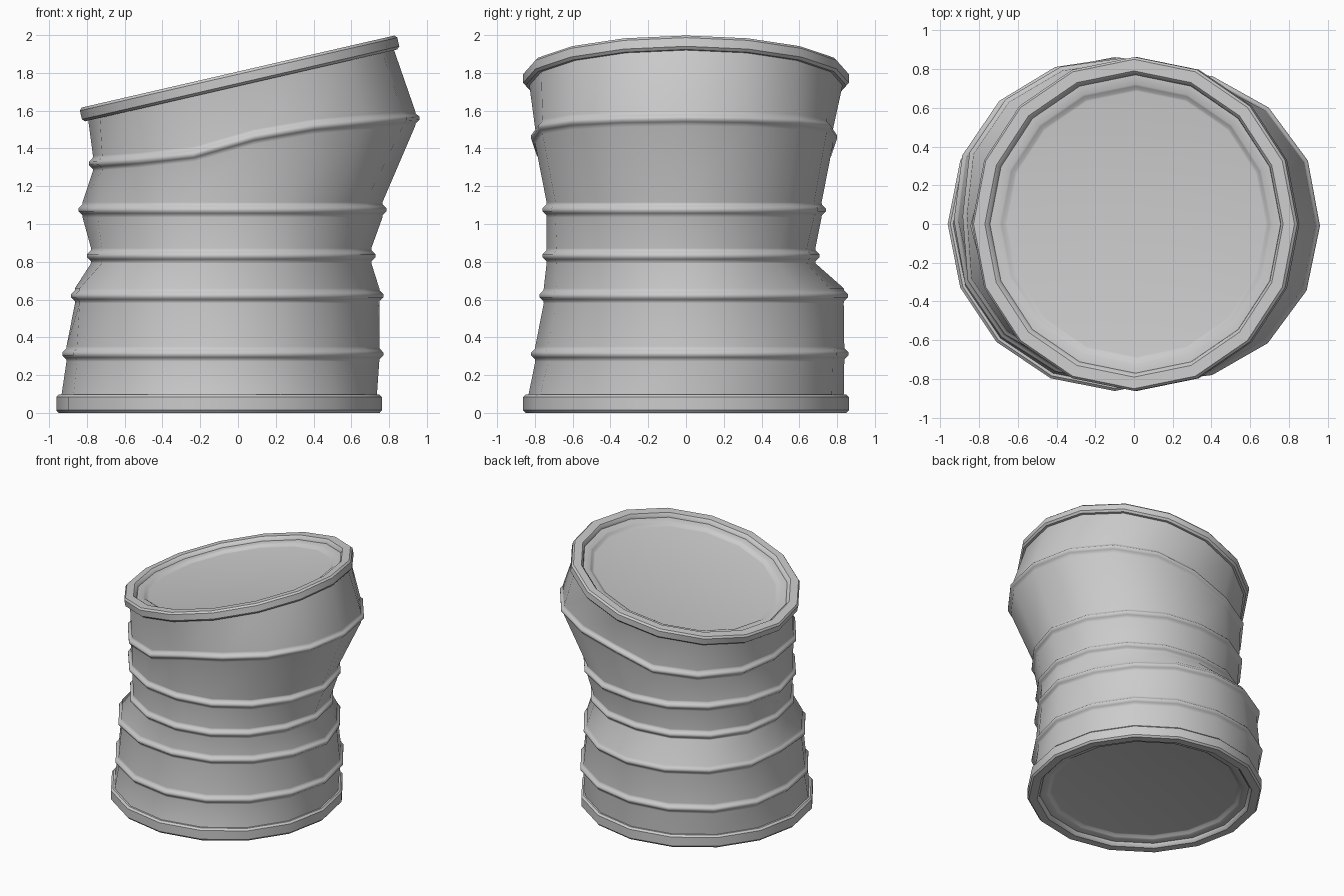
import bpy, bmesh
from math import sin, cos, radians
from mathutils import Matrix, Vector

if "Cube" in bpy.data.objects:
    bpy.data.objects.remove(bpy.data.objects["Cube"])

N = 16
TILT = radians(12.96)
ANGLES = [0, 30, 90, 150, 180, 210, 270, 330, 360]


def lerp_table(xs, ys, x):
    if x <= xs[0]:
        return ys[0]
    for i in range(len(xs) - 1):
        if x <= xs[i + 1]:
            t = (x - xs[i]) / (xs[i + 1] - xs[i])
            return ys[i] + t * (ys[i + 1] - ys[i])
    return ys[-1]


def loft(name, rings, smooth_angle, cap_last=False):
    """Skin consecutive rings of N points with quads."""
    bm = bmesh.new()
    rows = [[bm.verts.new(p) for p in ring] for ring in rings]
    for a, b in zip(rows, rows[1:]):
        for i in range(N):
            j = (i + 1) % N
            bm.faces.new((a[i], a[j], b[j], b[i]))
    if cap_last:
        bm.faces.new(rows[-1])
    bmesh.ops.recalc_face_normals(bm, faces=bm.faces)
    mesh = bpy.data.meshes.new(name)
    bm.to_mesh(mesh)
    bm.free()
    obj = bpy.data.objects.new(name, mesh)
    bpy.context.collection.objects.link(obj)
    bpy.ops.object.select_all(action='DESELECT')
    obj.select_set(True)
    bpy.context.view_layer.objects.active = obj
    bpy.ops.object.shade_smooth_by_angle(angle=radians(smooth_angle))
    return obj


def circle(r, z, matrix):
    return [matrix @ Vector((r * cos(radians(360 / N * i)),
                             r * sin(radians(360 / N * i)), z)) for i in range(N)]


def dented(extents, z_of_x, offset, dz):
    """Crushed ring: extents are the reach from the axis at each of ANGLES."""
    cx = (extents[0] - extents[4]) / 2
    cy = (extents[2] - extents[6]) / 2
    radii = [e - cx * cos(radians(a)) - cy * sin(radians(a))
             for e, a in zip(extents + extents[:1], ANGLES)]
    pts = []
    for i in range(N):
        a = 360 / N * i
        r = lerp_table(ANGLES, radii, a) + offset
        x, y = cx + r * cos(radians(a)), cy + r * sin(radians(a))
        pts.append(Vector((x, y, z_of_x(x) + dz)))
    return pts


def flat(z):
    return lambda x: z


def kinked(x):
    return lerp_table([-0.79, -0.28, 0.02, 0.45, 0.96],
                      [1.32, 1.355, 1.45, 1.525, 1.56], x)


# Placement of the two ends
base_m = Matrix.Translation((-0.10, 0, 0)) @ Matrix.Scale(-1, 4, (0, 0, 1))
top_m = Matrix.Translation((0, 0, 1.807)) @ Matrix.Rotation(-TILT, 4, 'Y')

# Crushed body: five raised beads joined by straight walls
beads = [
    ([.77, .78, .86, .96, .93, .92, .82, .745], flat(0.312)),
    ([.77, .745, .857, .937, .885, .91, .775, .73], flat(0.62)),
    ([.728, .715, .707, .80, .80, .807, .76, .717], flat(0.832)),
    ([.787, .765, .74, .81, .845, .818, .76, .755], flat(1.075)),
    ([.96, .95, .80, .82, .79, .83, .82, .95], kinked),
]
bead_profile = [(-.022, -.040), (-.021, -.029), (-.010, -.018), (0, -.008),
                (0, .008), (-.010, .018), (-.021, .029), (-.022, .040)]
rings = [circle(.835, -0.09, base_m)]
for extents, z_of_x in beads:
    rings += [dented(extents, z_of_x, o, dz) for o, dz in bead_profile]
rings.append(circle(.83, -0.07, top_m))
loft("barrel_body", rings, 75)


# Rolled rims stepping down to a recessed lid panel
def lid(name, height, matrix):
    profile = [(.80, -height), (.848, -height), (.862, -height + .014),
               (.862, -.014), (.850, 0), (.790, 0), (.775, -.014),
               (.770, -.030), (.722, -.032), (.712, -.038), (.695, -.052), (.685, -.054)]
    loft(name, [circle(r, z, matrix) for r, z in profile], 40, cap_last=True)


lid("bottom_lid", 0.098, base_m)
lid("top_lid", 0.075, top_m)
